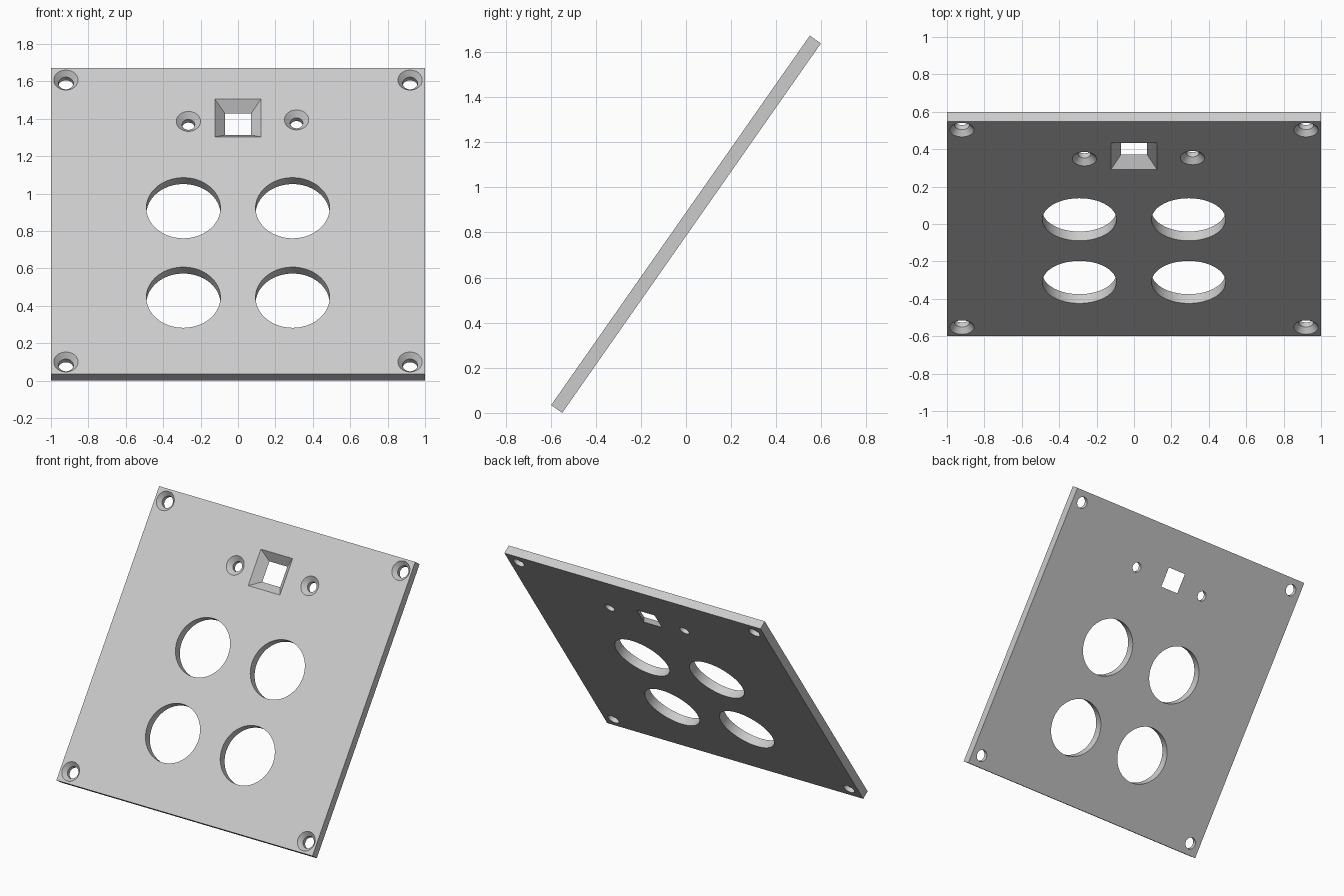
import bpy
import bmesh
import math
from mathutils import Matrix

cube = bpy.data.objects.get("Cube")
if cube:
    bpy.data.objects.remove(cube, do_unlink=True)

T = 0.06                    # plate thickness
H = T / 2
TILT = math.radians(55)

grey = bpy.data.materials.new("light_grey")
grey.use_nodes = True
colour = (0.6, 0.6, 0.6, 1)
grey.diffuse_color = colour
grey.node_tree.nodes["Principled BSDF"].inputs["Base Color"].default_value = colour


def make_object(name, bm):
    mesh = bpy.data.meshes.new(name)
    bmesh.ops.recalc_face_normals(bm, faces=bm.faces[:])
    bm.to_mesh(mesh)
    bm.free()
    mesh.materials.append(grey)
    obj = bpy.data.objects.new(name, mesh)
    bpy.context.collection.objects.link(obj)
    return obj


def add_stack(bm, x, y, profile, sides, turn=0.0):
    """Closed solid of stacked regular polygons; profile lists (radius, height)."""
    rings = []
    for r, z in profile:
        ring = []
        for i in range(sides):
            a = turn + math.tau * i / sides
            ring.append(bm.verts.new((x + r * math.cos(a), y + r * math.sin(a), z)))
        rings.append(ring)
    for low, high in zip(rings, rings[1:]):
        for i in range(sides):
            j = (i + 1) % sides
            bm.faces.new((low[i], low[j], high[j], high[i]))
    bm.faces.new(rings[0][::-1])
    bm.faces.new(rings[-1])


def add_screw_hole(bm, x, y, bore):
    """Straight bore at the back, countersunk cone at the front."""
    rim, over = 0.065, 0.02
    flare = rim + (rim - bore) * over / H
    add_stack(bm, x, y, [(bore, -H - over), (bore, 0), (flare, H + over)], 48)


# Square plate, built flat with its front face up
bm = bmesh.new()
bmesh.ops.create_cube(bm, size=1, matrix=Matrix.Diagonal((2, 2, T, 1)))
plate = make_object("panel_plate", bm)

# All openings in one cutter
bm = bmesh.new()
for side in (-1, 1):
    for y in (-0.499, 0.085):
        add_stack(bm, side * 0.292, y, [(0.198, -0.1), (0.198, 0.1)], 96)
    for y in (-0.92, 0.92):
        add_screw_hole(bm, side * 0.92, y, 0.04)
add_screw_hole(bm, -0.265, 0.65, 0.034)
add_screw_hole(bm, 0.313, 0.66, 0.034)

# Tapered square window, wide at the front
front, back, over = 0.124, 0.07, 0.02
step = (front - back) * over / T
diag = math.sqrt(2)
add_stack(bm, 0, 0.673, [((back - step) * diag, -H - over),
                         ((front + step) * diag, H + over)], 4, math.pi / 4)
cutter = make_object("opening_cutter", bm)
cutter.hide_render = True

# Cut the openings
mod = plate.modifiers.new("openings", 'BOOLEAN')
mod.operation = 'DIFFERENCE'
mod.solver = 'EXACT'
mod.object = cutter
bpy.ops.object.select_all(action='DESELECT')
plate.select_set(True)
bpy.context.view_layer.objects.active = plate
bpy.ops.object.modifier_apply(modifier=mod.name)
bpy.data.objects.remove(cutter, do_unlink=True)

# Lean the plate back and rest it on its lower edge
height = 2 * math.sin(TILT) + T * math.cos(TILT)
plate.data.transform(Matrix.Translation((0, 0, height / 2)) @ Matrix.Rotation(TILT, 4, 'X'))
bpy.ops.object.shade_smooth_by_angle(angle=math.radians(25))
